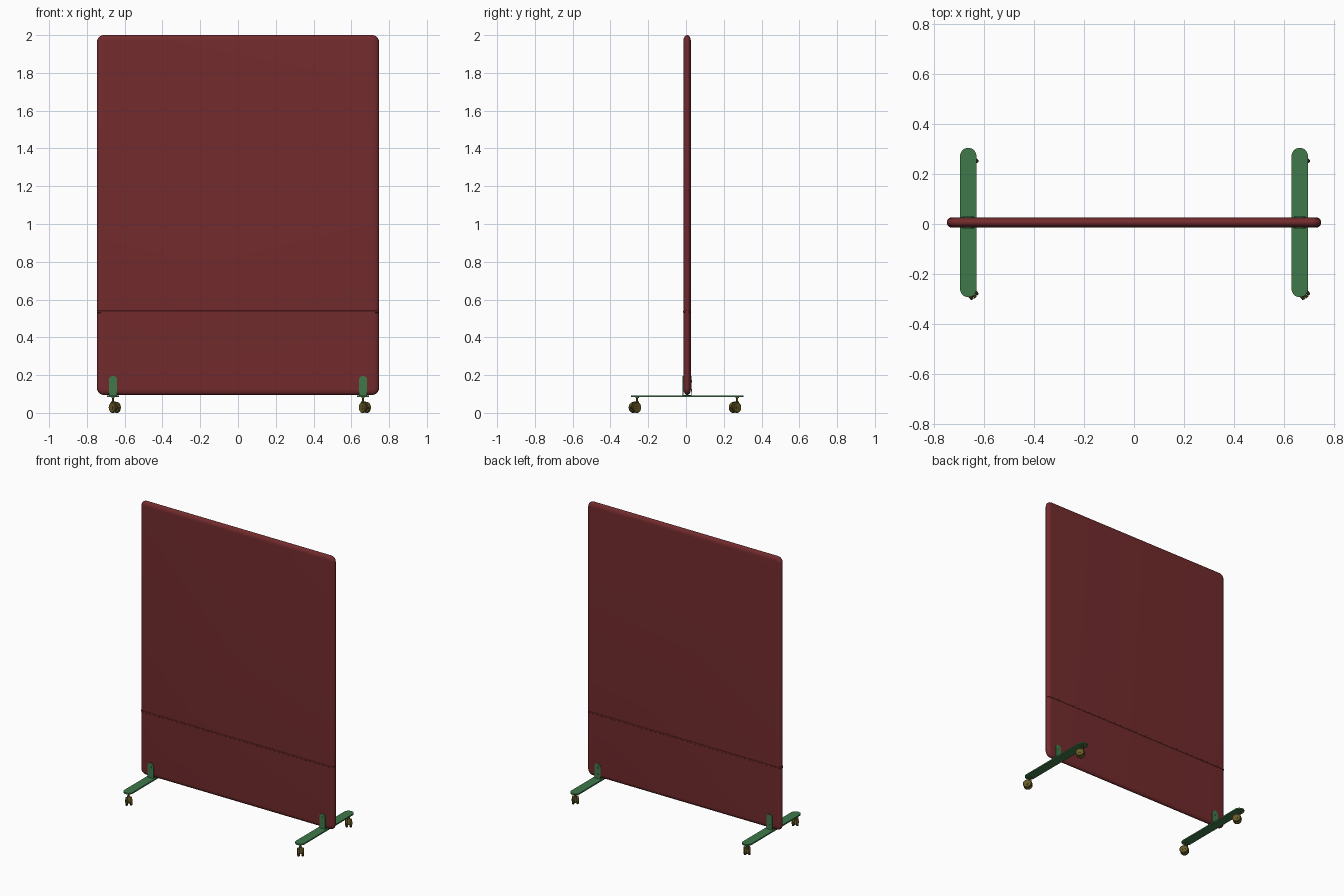
import bpy, bmesh, math
from mathutils import Matrix, Vector

if "Cube" in bpy.data.objects:
    bpy.data.objects.remove(bpy.data.objects["Cube"])

CY = 0.006  # depth centre of panel and feet


def material(name, rgb):
    m = bpy.data.materials.new(name)
    m.diffuse_color = (*rgb, 1)
    m.use_nodes = True
    m.node_tree.nodes["Principled BSDF"].inputs["Base Color"].default_value = m.diffuse_color
    return m


RED = material("red_fabric", (0.17, 0.024, 0.026))
GREEN = material("green_metal", (0.05, 0.19, 0.07))
OLIVE = material("olive_plastic", (0.13, 0.10, 0.02))


def finish(name, bm, mat, angle=35):
    bmesh.ops.recalc_face_normals(bm, faces=bm.faces)
    me = bpy.data.meshes.new(name)
    bm.to_mesh(me)
    bm.free()
    ob = bpy.data.objects.new(name, me)
    bpy.context.collection.objects.link(ob)
    me.materials.append(mat)
    bpy.ops.object.select_all(action='DESELECT')
    ob.select_set(True)
    bpy.context.view_layer.objects.active = ob
    bpy.ops.object.shade_smooth_by_angle(angle=math.radians(angle))
    return ob


def rounded_rect(hw, hh, r, n=8):
    pts = []
    for i, (sx, sy) in enumerate([(1, 1), (-1, 1), (-1, -1), (1, -1)]):
        for k in range(n + 1):
            a = math.pi / 2 * (i + k / n)
            pts.append((sx * (hw - r) + r * math.cos(a), sy * (hh - r) + r * math.sin(a)))
    return pts


def loft(bm, rings):
    """Skin a list of closed point rings and cap both ends."""
    vs = [[bm.verts.new(p) for p in ring] for ring in rings]
    n = len(vs[0])
    for a, b in zip(vs, vs[1:]):
        for i in range(n):
            bm.faces.new((a[i], a[(i + 1) % n], b[(i + 1) % n], b[i]))
    bm.faces.new(vs[0])
    bm.faces.new(vs[-1])


def cylinder(bm, r, depth, matrix, seg=20, bevel=0):
    hd = depth / 2
    prof = [(r - bevel, -hd), (r, -hd + bevel), (r, hd - bevel), (r - bevel, hd)] if bevel else [(r, -hd), (r, hd)]
    loft(bm, [[matrix @ Vector((q * math.cos(2 * math.pi * i / seg), q * math.sin(2 * math.pi * i / seg), z))
               for i in range(seg)] for q, z in prof])


# Padded panel: rounded rectangle with an elliptical edge
Z0, Z1, HW, HT = 0.095, 2.0, 0.747, 0.0195
zc, hh = (Z0 + Z1) / 2, (Z1 - Z0) / 2
bm = bmesh.new()
rings = []
for k in range(13):
    a = math.pi * (k / 12 - 0.5)
    d = 0.03 * (1 - math.cos(a))
    rings.append([(x, CY + HT * math.sin(a), zc + z)
                  for x, z in rounded_rect(HW - d, hh - d, 0.038 - d)])
loft(bm, rings)
finish("fabric_panel", bm, RED)

# Seam piping wrapped around the panel
bm = bmesh.new()
loft(bm, [[(x, CY + y, z) for x, y in rounded_rect(HW - 0.001 + e, HT + e, 0.0185 + e)]
          for z, e in [(0.530, -0.001), (0.532, 0.0012), (0.540, 0.0012), (0.542, -0.001)]])
finish("seam_band", bm, RED)


def foot(side, x):
    # Flat foot bar with round ends
    bm = bmesh.new()
    loft(bm, [[(x + px, CY + py, z) for px, py in rounded_rect(0.0325, 0.298, 0.0324)]
              for z in (0.083, 0.092)])
    finish(side + "_foot_bar", bm, GREEN)

    # Round-topped bracket plates either side of the panel, with a base strap
    bm = bmesh.new()
    outline = [(-0.022, 0.09), (0.022, 0.09)] + [
        (0.022 * math.cos(math.pi * k / 12), 0.174 + 0.022 * math.sin(math.pi * k / 12)) for k in range(13)]
    for s in (-1, 1):
        loft(bm, [[(x + px, CY + s * t, z) for px, z in outline] for t in (0.0195, 0.0235)])
    loft(bm, [[(x + px, CY + py, z) for px, py in rounded_rect(0.022, 0.0235, 0.001, 1)]
              for z in (0.0915, 0.0945)])
    finish(side + "_bracket", bm, GREEN)

    # Bracket screws
    bm = bmesh.new()
    for s in (-1, 1):
        for z in (0.12, 0.168):
            m = Matrix.Translation((x, CY + s * 0.0238, z)) @ Matrix.Rotation(math.pi / 2, 4, 'X')
            cylinder(bm, 0.007, 0.002, m, 16)
    finish(side + "_bracket_screws", bm, GREEN)


def caster(name, x, y):
    # Trailing direction is local +X, axle is local Y
    base = Matrix.Translation((x, y, 0)) @ Matrix.Rotation(math.radians(-50), 4, 'Z')
    r, off = 0.0285, 0.015
    axle = Matrix.Rotation(math.pi / 2, 4, 'X')
    bm = bmesh.new()
    for s in (-1, 1):
        cylinder(bm, r, 0.014, base @ Matrix.Translation((off, s * 0.0135, r)) @ axle, 24, 0.003)
        cylinder(bm, 0.010, 0.003, base @ Matrix.Translation((off, s * 0.021, r)) @ axle, 16)
    finish(name + "_wheels", bm, OLIVE)

    # Hood between the wheels with swivel socket and stem
    bm = bmesh.new()
    hood = [(off + 0.031 * math.cos(math.radians(a)), r + 0.031 * math.sin(math.radians(a)))
            for a in range(0, 196, 15)]
    hood += [(off - 0.014, r - 0.010), (off + 0.010, r - 0.010)]
    loft(bm, [[base @ Vector((px, t, z)) for px, z in hood] for t in (-0.006, 0.006)])
    cylinder(bm, 0.010, 0.028, base @ Matrix.Translation((0, 0, 0.047)), 16, 0.002)
    cylinder(bm, 0.005, 0.034, base @ Matrix.Translation((0, 0, 0.067)), 16)
    cylinder(bm, 0.009, 0.004, base @ Matrix.Translation((0, 0, 0.081)), 16)
    finish(name + "_hood", bm, OLIVE)


for side, x in (("left", -0.662), ("right", 0.662)):
    foot(side, x)
    for end, y in (("front", -0.265), ("back", 0.265)):
        caster(f"{side}_{end}_caster", x, CY + y)
